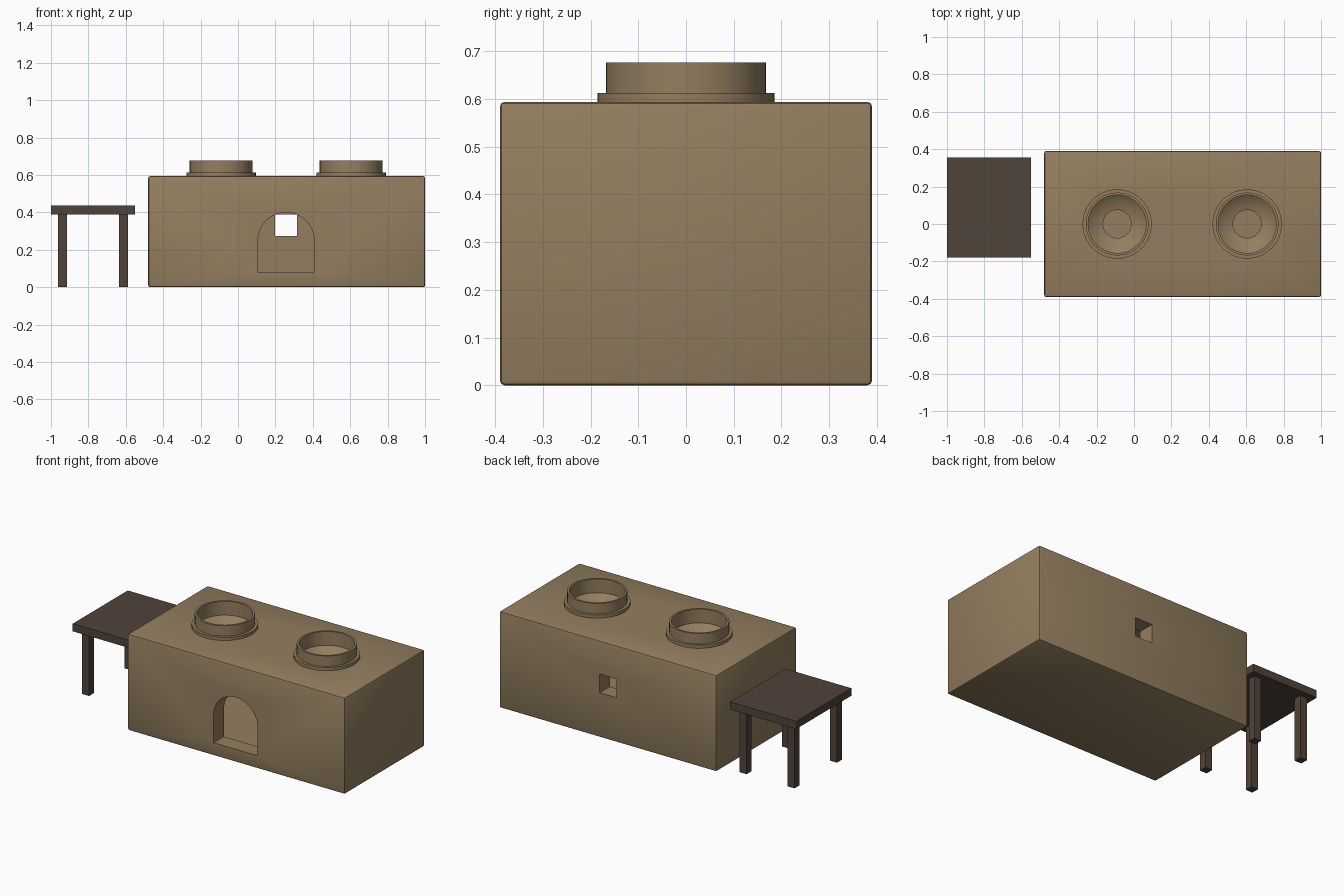
import bpy, bmesh, math

if "Cube" in bpy.data.objects:
    bpy.data.objects.remove(bpy.data.objects["Cube"])

def material(name, col):
    m = bpy.data.materials.new(name)
    m.diffuse_color = (*col, 1)
    m.use_nodes = True
    m.node_tree.nodes["Principled BSDF"].inputs["Base Color"].default_value = m.diffuse_color
    return m

CLAY = material("clay", (0.295, 0.212, 0.116))
WOOD = material("dark_wood", (0.082, 0.056, 0.042))

def make(name, bm, mat):
    bmesh.ops.recalc_face_normals(bm, faces=bm.faces[:])
    me = bpy.data.meshes.new(name)
    bm.to_mesh(me)
    bm.free()
    me.materials.append(mat)
    ob = bpy.data.objects.new(name, me)
    bpy.context.collection.objects.link(ob)
    return ob

def box(name, lo, hi, mat, bevel=0):
    bm = bmesh.new()
    bmesh.ops.create_cube(bm, size=1)
    for v in bm.verts:
        v.co = [(l + h) / 2 + c * (h - l) for l, h, c in zip(lo, hi, v.co)]
    if bevel:
        bmesh.ops.bevel(bm, geom=bm.edges[:], offset=bevel, segments=2,
                        profile=0.5, affect='EDGES')
    return make(name, bm, mat)

def lathe(name, profile, x, mat, n=48):
    """Revolve a closed (radius, z) outline around a vertical axis at x."""
    bm = bmesh.new()
    rings = [[bm.verts.new((x + r * math.cos(math.tau * i / n),
                            r * math.sin(math.tau * i / n), z))
              for i in range(n)] for r, z in profile]
    for a, b in zip(rings, rings[1:] + rings[:1]):
        for i in range(n):
            j = (i + 1) % n
            bm.faces.new((a[i], a[j], b[j], b[i]))
    bmesh.ops.remove_doubles(bm, verts=bm.verts[:], dist=1e-5)
    return make(name, bm, mat)

def smooth(ob):
    bpy.ops.object.select_all(action='DESELECT')
    ob.select_set(True)
    bpy.context.view_layer.objects.active = ob
    bpy.ops.object.shade_smooth_by_angle(angle=math.radians(25))

# Stove body
body = box("stove_body", (-0.48, -0.39, 0), (1.0, 0.39, 0.594), CLAY, 0.01)
MID = 0.257
WELLS = (-0.09, 0.605)

# Cutters: fire chamber, rear vent, pot wells
cutters = [
    box("chamber_cutter", (-0.38, -0.29, 0.07), (0.90, 0.29, 0.545), CLAY),
    box("vent_cutter", (MID - 0.058, 0.25, 0.275), (MID + 0.058, 0.45, 0.39), CLAY),
]
for x in WELLS:
    cutters.append(lathe("well_cutter", [(0, 0.7), (0.155, 0.7), (0.155, 0.592),
                                         (0.125, 0.568), (0.075, 0.553),
                                         (0.075, 0.5), (0, 0.5)], x, CLAY))

# Cutter: arched fire door
bm = bmesh.new()
outline = [(MID - 0.15, 0.08), (MID + 0.15, 0.08)]
outline += [(MID + 0.15 * math.cos(math.pi * i / 24),
             0.25 + 0.15 * math.sin(math.pi * i / 24)) for i in range(25)]
face = bm.faces.new([bm.verts.new((x, -0.45, z)) for x, z in outline])
ext = bmesh.ops.extrude_face_region(bm, geom=[face])
for v in ext["geom"]:
    if isinstance(v, bmesh.types.BMVert):
        v.co.y = -0.25
cutters.append(make("door_cutter", bm, CLAY))

# Carve the body, then drop the cutters
for c in cutters:
    c.hide_render = True
    mod = body.modifiers.new("cut", 'BOOLEAN')
    mod.operation = 'DIFFERENCE'
    mod.solver = 'EXACT'
    mod.object = c
bpy.context.view_layer.update()
dg = bpy.context.evaluated_depsgraph_get()
carved = bpy.data.meshes.new_from_object(body.evaluated_get(dg))
body.modifiers.clear()
body.data = carved
for c in cutters:
    bpy.data.objects.remove(c)
smooth(body)

# Stepped burner rings
for side, x in zip(("left", "right"), WELLS):
    smooth(lathe(side + "_burner_ring",
                 [(0.155, 0.677), (0.168, 0.677), (0.168, 0.613),
                  (0.185, 0.613), (0.185, 0.588), (0.155, 0.588)], x, CLAY))

# Side table
box("table_top", (-1.0, -0.18, 0.39), (-0.55, 0.355, 0.437), WOOD)
for sx, nx in ((-1, "left"), (1, "right")):
    for sy, ny in ((-1, "front"), (1, "back")):
        cx, cy = -0.775 + sx * 0.163, 0.0875 + sy * 0.207
        box(f"table_leg_{ny}_{nx}", (cx - 0.0235, cy - 0.0235, 0),
            (cx + 0.0235, cy + 0.0235, 0.391), WOOD)
